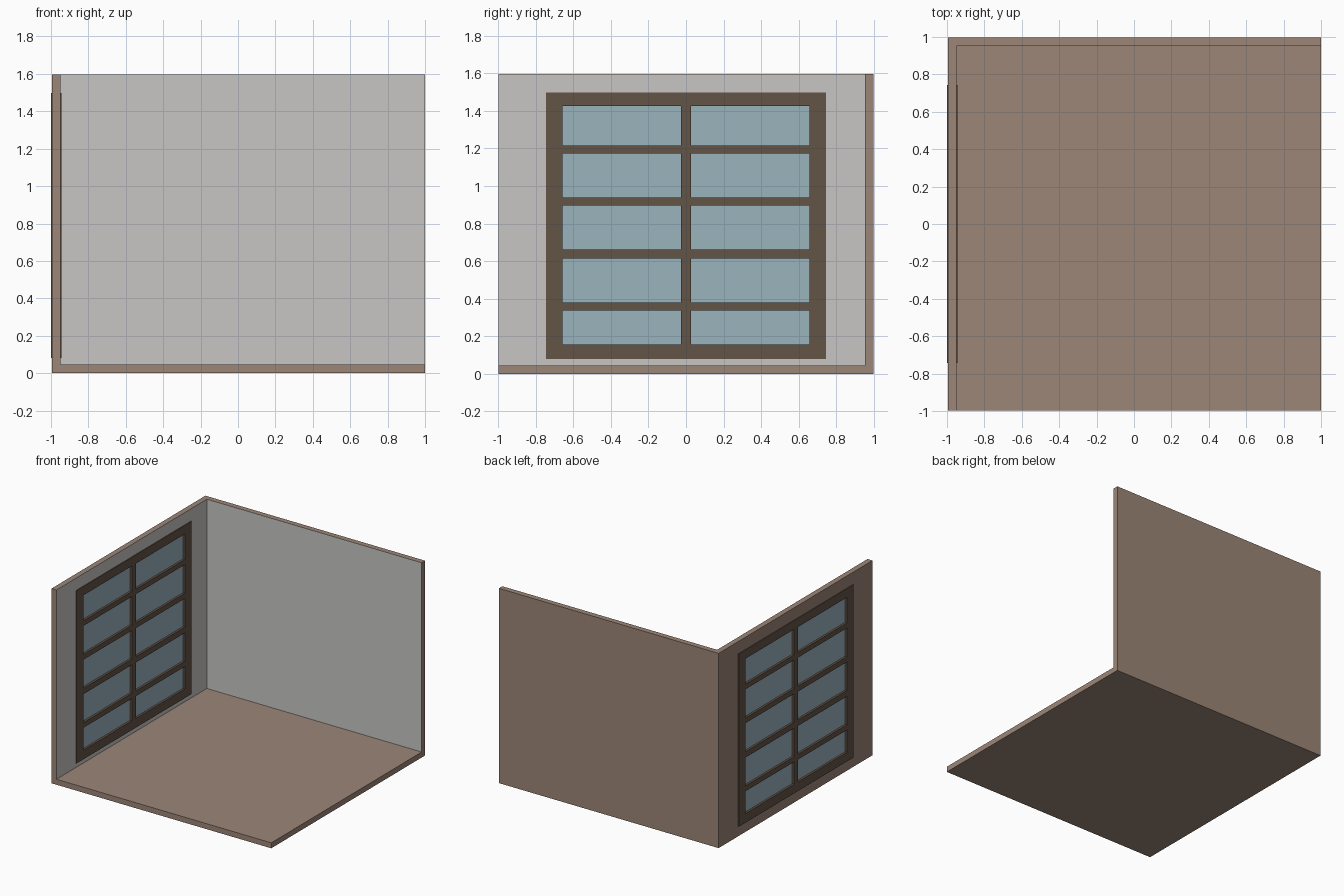
import bpy, bmesh
from mathutils import Vector

if "Cube" in bpy.data.objects:
    bpy.data.objects.remove(bpy.data.objects["Cube"])


def material(name, rgb):
    def lin(c):
        c /= 255
        return c / 12.92 if c <= 0.04045 else ((c + 0.055) / 1.055) ** 2.4
    m = bpy.data.materials.new(name)
    m.diffuse_color = (*[lin(c) for c in rgb], 1)
    m.use_nodes = True
    m.node_tree.nodes["Principled BSDF"].inputs["Base Color"].default_value = m.diffuse_color
    return m


BROWN = material("brown", (156, 134, 119))
GREY = material("wall grey", (199, 198, 196))
DARK = material("dark wood", (99, 83, 69))
GLASS = material("blue glass", (155, 179, 190))


def box(name, lo, hi, mat):
    bm = bmesh.new()
    bmesh.ops.create_cube(bm, size=1)
    for v in bm.verts:
        v.co = Vector([hi[i] if v.co[i] > 0 else lo[i] for i in range(3)])
    me = bpy.data.meshes.new(name)
    bm.to_mesh(me)
    bm.free()
    ob = bpy.data.objects.new(name, me)
    bpy.context.collection.objects.link(ob)
    me.materials.append(mat)
    return ob


def carve(ob, cutters):
    for c in cutters:
        c.hide_render = True
        mod = ob.modifiers.new("cut", 'BOOLEAN')
        mod.operation, mod.solver, mod.object = 'DIFFERENCE', 'EXACT', c
    dg = bpy.context.evaluated_depsgraph_get()
    me = bpy.data.meshes.new_from_object(ob.evaluated_get(dg))
    ob.modifiers.clear()
    ob.data = me
    for c in cutters:
        bpy.data.objects.remove(c)


# Room dimensions
X0, X1, Y, H, T = -0.994, 1.0, 0.997, 1.597, 0.045
IX, IY = X0 + T, Y - T

# Room shell: floor, left wall and back wall, with a window opening
room = box("room_shell", (X0, -Y, 0), (X1, Y, H), BROWN)
carve(room, [box("room_cutter", (IX, -2, T), (2, IY, 3), BROWN),
             box("opening_cutter", (-2, -0.70, 0.12), (-0.5, 0.70, 1.46), BROWN)])
room.data.materials.clear()
room.data.materials.append(BROWN)
room.data.materials.append(GREY)
# Inner wall faces are painted grey
for p in room.data.polygons:
    c, n = p.center, p.normal
    inner_left = n.x > 0.9 and abs(c.x - IX) < 0.005
    inner_back = n.y < -0.9 and abs(c.y - IY) < 0.005
    p.material_index = 1 if inner_left or inner_back else 0

# Window frame and glazing bars, one pierced slab
rows = [(0.155, 0.338), (0.381, 0.614), (0.662, 0.896), (0.939, 1.174), (1.216, 1.425)]
frame = box("window_frame", (-1, -0.744, 0.08), (-0.943, 0.744, 1.497), DARK)
cutters = []
for z0, z1 in rows:
    for y0, y1 in ((-0.657, -0.026), (0.026, 0.657)):
        cutters.append(box("pane_cutter", (-2, y0, z0), (-0.5, y1, z1), DARK))
carve(frame, cutters)

# Glass sheet recessed between the frame faces
box("window_glass", (-0.982, -0.68, 0.14), (-0.961, 0.68, 1.44), GLASS)
